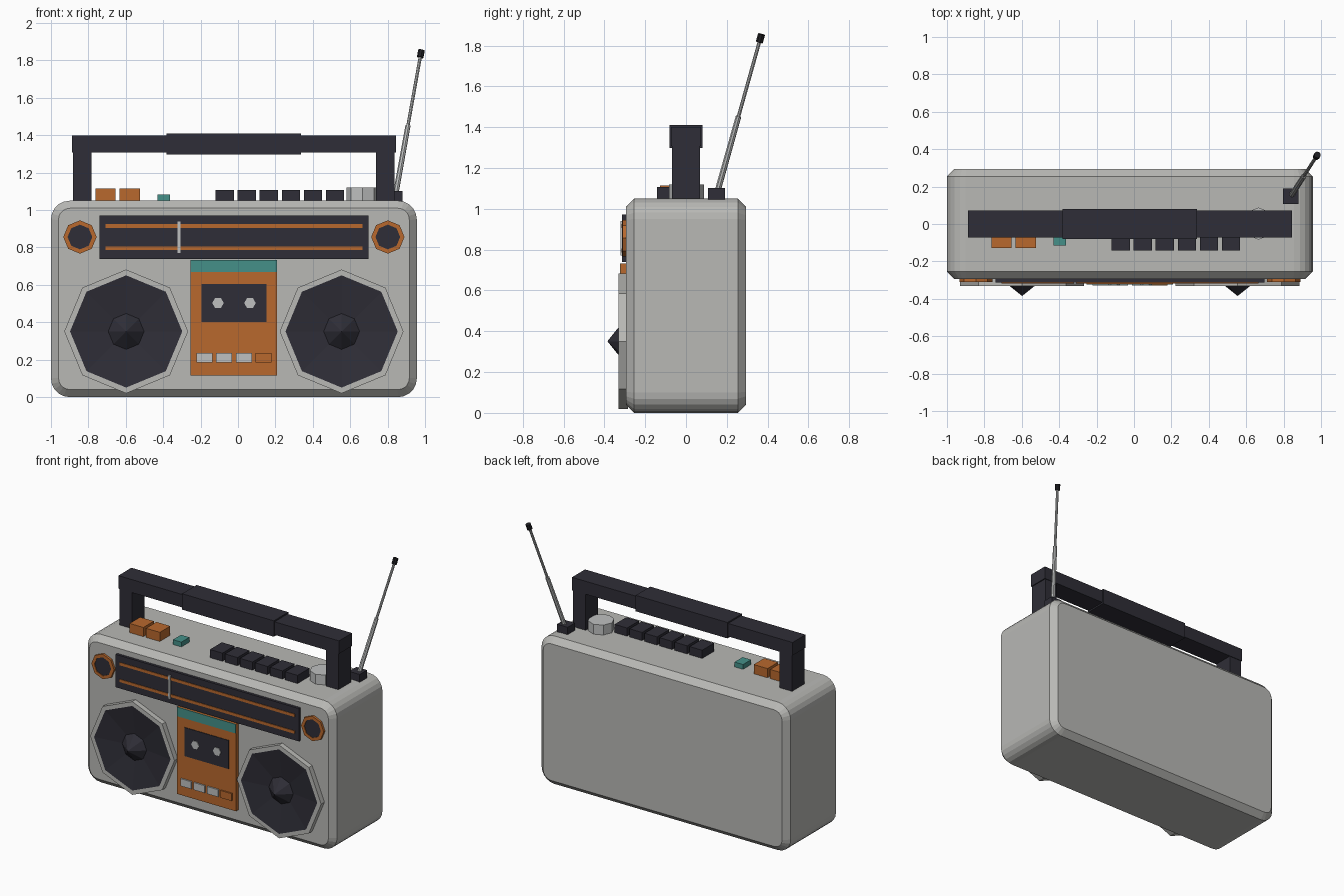
import bpy, bmesh, math
from mathutils import Vector, Matrix

if "Cube" in bpy.data.objects:
    bpy.data.objects.remove(bpy.data.objects["Cube"], do_unlink=True)


def material(name, rgb):
    m = bpy.data.materials.new(name)
    m.use_nodes = True
    m.diffuse_color = (*rgb, 1)
    m.node_tree.nodes["Principled BSDF"].inputs["Base Color"].default_value = (*rgb, 1)
    return m


GREY = material("warm grey plastic", (0.48, 0.48, 0.46))
METAL = material("light metal", (0.52, 0.53, 0.53))
DARK = material("dark slate", (0.028, 0.027, 0.038))
ORANGE = material("burnt orange", (0.48, 0.14, 0.027))
TEAL = material("teal", (0.06, 0.28, 0.25))
BLACK = material("black rubber", (0.014, 0.014, 0.017))


def finish(name, bm, *mats):
    bmesh.ops.recalc_face_normals(bm, faces=bm.faces)
    mesh = bpy.data.meshes.new(name)
    bm.to_mesh(mesh)
    bm.free()
    for m in mats:
        mesh.materials.append(m)
    ob = bpy.data.objects.new(name, mesh)
    bpy.context.collection.objects.link(ob)
    return ob


def box_mesh(xs, ys, zs):
    bm = bmesh.new()
    bmesh.ops.create_cube(bm, size=1)
    for v in bm.verts:
        v.co = [r[0] if c < 0 else r[1] for c, r in zip(v.co, (xs, ys, zs))]
    return bm


def box(name, xs, ys, zs, mat):
    return finish(name, box_mesh(xs, ys, zs), mat)


def turned(name, x, z, profile, mats, sides=8):
    """Faceted rings around a front-facing axis; profile rows are radius, y, material slot."""
    bm = bmesh.new()
    rings = []
    for r, y, _ in profile:
        angles = [math.tau * i / sides for i in range(sides)]
        rings.append([bm.verts.new((x + r * math.cos(a), y, z + r * math.sin(a))) for a in angles])
    for a, b, row in zip(rings, rings[1:], profile[1:]):
        for i in range(sides):
            j = (i + 1) % sides
            bm.faces.new((a[i], a[j], b[j], b[i])).material_index = row[2]
    bmesh.ops.remove_doubles(bm, verts=bm.verts, dist=1e-5)
    return finish(name, bm, *mats)


def rod(name, start, end, r1, r2, mat, sides=8):
    start, end = Vector(start), Vector(end)
    d = end - start
    bm = bmesh.new()
    turn = d.to_track_quat('Z', 'Y').to_matrix().to_4x4()
    bmesh.ops.create_cone(bm, cap_ends=True, segments=sides, radius1=r1, radius2=r2, depth=d.length,
                          matrix=Matrix.Translation((start + end) / 2) @ turn)
    return finish(name, bm, mat)


# Body: rounded outline, chamfered front and back rims
MID = -0.022
bm = box_mesh((-1.0, 0.956), (-0.294, 0.294), (0, 1.05))
long_edges = [e for e in bm.edges if abs(e.verts[0].co.y - e.verts[1].co.y) > 0.1]
bmesh.ops.bevel(bm, geom=long_edges, offset=0.1, segments=5, profile=0.5, affect='EDGES')
rims = [e for e in bm.edges if abs(e.verts[0].co.y - e.verts[1].co.y) < 1e-4]
bmesh.ops.bevel(bm, geom=rims, offset=0.04, segments=1, affect='EDGES')
finish("body", bm, GREY)

# Speakers and tweeters on both sides
for side, s in (("right", -1), ("left", 1)):
    x = MID + s * 0.576
    turned(side + "_speaker", x, 0.351,
           [(0, -0.285, 0), (0.331, -0.285, 0), (0.331, -0.331, 0), (0.3, -0.331, 0),
            (0.09, -0.302, 1), (0, -0.302, 1)], (GREY, DARK))
    turned(side + "_speaker_dust_cap", x, 0.351,
           [(0, -0.3, 0), (0.096, -0.308, 0), (0, -0.385, 0)], (DARK,))
    turned(side + "_tweeter", MID + s * 0.823, 0.856,
           [(0, -0.285, 0), (0.089, -0.285, 0), (0.089, -0.31, 0), (0.066, -0.31, 0),
            (0.066, -0.306, 0), (0, -0.306, 1)], (ORANGE, DARK))

# Tuner display
box("tuner_panel", (-0.741, 0.698), (-0.313, -0.285), (0.739, 0.972), DARK)
for name, z in (("upper", 0.915), ("lower", 0.796)):
    box("tuner_stripe_" + name, (-0.709, 0.666), (-0.317, -0.31), (z - 0.01, z + 0.01), ORANGE)
box("tuner_needle", (-0.324, -0.308), (-0.321, -0.31), (0.77, 0.94), METAL)

# Cassette deck
box("cassette_panel", (-0.254, 0.208), (-0.32, -0.285), (0.115, 0.733), ORANGE)
box("cassette_header", (-0.254, 0.208), (-0.323, -0.318), (0.668, 0.733), TEAL)
box("cassette_window", (-0.195, 0.152), (-0.324, -0.318), (0.401, 0.604), DARK)
for i, x in enumerate((-0.107, 0.064)):
    turned(f"cassette_reel_{i + 1}", x, 0.503,
           [(0, -0.32, 0), (0.031, -0.32, 0), (0.031, -0.329, 0), (0, -0.329, 0)], (METAL,), sides=6)
for i in range(4):
    x = -0.222 + i * 0.105
    box(f"cassette_button_{i + 1}", (x, x + 0.086), (-0.33, -0.315), (0.184, 0.236),
        ORANGE if i == 3 else METAL)

# Controls on the top
for i, x in enumerate((-0.762, -0.633)):
    box(f"mode_button_{i + 1}", (x, x + 0.108), (-0.127, -0.01), (1.04, 1.115), ORANGE)
box("power_button", (-0.43, -0.364), (-0.115, -0.025), (1.04, 1.084), TEAL)
for i in range(6):
    x = -0.12 + i * 0.118
    box(f"piano_key_{i + 1}", (x, x + 0.098), (-0.143, -0.01), (1.04, 1.108), DARK)
rod("volume_knob", (0.666, 0.002, 1.04), (0.666, 0.002, 1.12), 0.086, 0.086, METAL)

# Carry handle
for side, s in (("right", -1), ("left", 1)):
    x = MID + s * 0.81
    box(side + "_handle_post", (x - 0.049, x + 0.049), (-0.069, 0.069), (1.04, 1.32), DARK)
box("handle_bar", (MID - 0.866, MID + 0.866), (-0.073, 0.073), (1.308, 1.4), DARK)
box("handle_grip", (MID - 0.36, MID + 0.36), (-0.081, 0.081), (1.297, 1.41), DARK)

# Telescopic antenna
foot, tip = Vector((0.842, 0.153, 1.08)), Vector((0.981, 0.37, 1.855))
joint, cap = foot.lerp(tip, 0.48), foot.lerp(tip, 0.95)
box("antenna_base", (0.796, 0.88), (0.108, 0.19), (1.04, 1.102), DARK)
rod("antenna_lower", foot, joint, 0.015, 0.014, METAL)
rod("antenna_upper", joint, cap, 0.009, 0.009, METAL)
rod("antenna_tip", cap, tip, 0.018, 0.018, BLACK)
